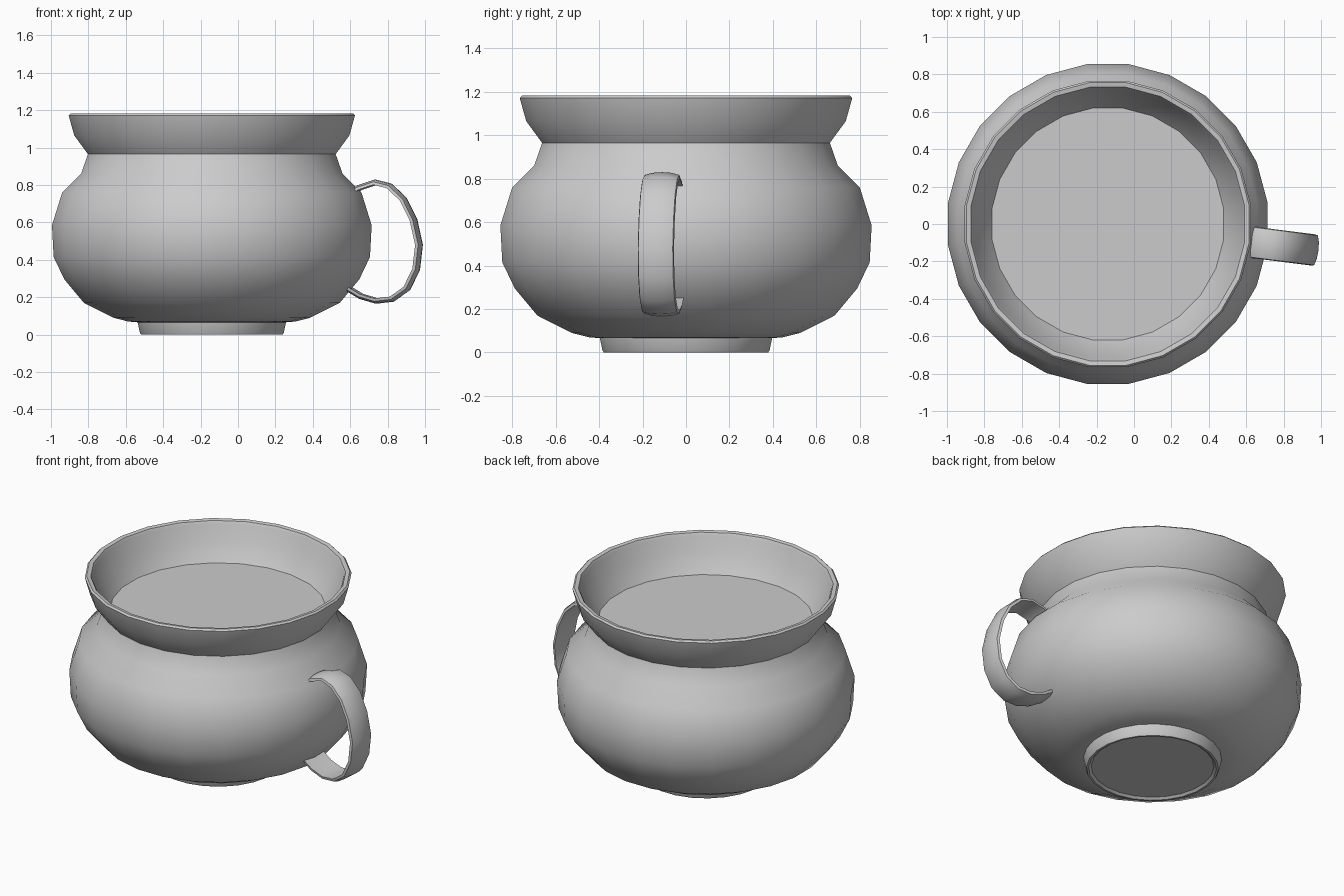
import bpy, bmesh
from math import cos, sin, pi, radians
from mathutils import Vector

if "Cube" in bpy.data.objects:
    bpy.data.objects.remove(bpy.data.objects["Cube"])

CENTRE = Vector((-0.14, 0, 0))
SIDES = 24

clay = bpy.data.materials.new("plain grey")
clay.use_nodes = True
GREY = (0.6, 0.6, 0.6, 1)
clay.diffuse_color = GREY
clay.node_tree.nodes["Principled BSDF"].inputs["Base Color"].default_value = GREY


def finish(bm, name, angle=30):
    bmesh.ops.recalc_face_normals(bm, faces=bm.faces)
    mesh = bpy.data.meshes.new(name)
    bm.to_mesh(mesh)
    bm.free()
    obj = bpy.data.objects.new(name, mesh)
    obj.location = CENTRE
    obj.data.materials.append(clay)
    bpy.context.collection.objects.link(obj)
    bpy.ops.object.select_all(action="DESELECT")
    obj.select_set(True)
    bpy.context.view_layer.objects.active = obj
    bpy.ops.object.shade_smooth_by_angle(angle=radians(angle))
    return obj


def loft(bm, rings):
    """Bridge closed rings of points and cap both ends."""
    loops = [[bm.verts.new(p) for p in ring] for ring in rings]
    for a, b in zip(loops, loops[1:]):
        for i in range(len(a)):
            j = (i + 1) % len(a)
            bm.faces.new((a[i], a[j], b[j], b[i]))
    bm.faces.new(loops[0])
    bm.faces.new(loops[-1])


def ring(r, z):
    angles = [(i + 0.5) * 2 * pi / SIDES for i in range(SIDES)]
    return [(r * cos(a), r * sin(a), z) for a in angles]


# Pot: recessed foot, round belly, neck, flared lip and inner floor
profile = [
    (0.355, 0.012), (0.37, 0), (0.382, 0), (0.388, 0.01), (0.4, 0.066),
    (0.45, 0.07), (0.53, 0.09), (0.69, 0.17), (0.795, 0.295), (0.853, 0.415),
    (0.862, 0.585), (0.807, 0.76), (0.705, 0.86), (0.668, 0.965),
    (0.742, 1.065), (0.772, 1.172), (0.762, 1.182), (0.738, 1.178),
    (0.728, 1.16), (0.705, 1.075), (0.625, 0.96),
]
bm = bmesh.new()
loft(bm, [ring(r, z) for r, z in profile])
finish(bm, "pot")

# Handle: domed strap swept along a loop that runs straight out from the pot
path = [Vector(p) for p in [
    (0.72, 0.72), (0.79, 0.785), (0.88, 0.815), (0.96, 0.795), (1.035, 0.725),
    (1.09, 0.615), (1.12, 0.48), (1.105, 0.35), (1.055, 0.247), (0.975, 0.19),
    (0.885, 0.18), (0.8, 0.205), (0.7, 0.265)]]
section = [(-0.084, -0.014), (-0.08, 0.002), (-0.045, 0.012), (0, 0.015),
           (0.045, 0.012), (0.08, 0.002), (0.084, -0.014), (0, -0.012)]
turn = radians(-7.2)
out_dir = Vector((cos(turn), sin(turn), 0))
side_dir = Vector((-sin(turn), cos(turn), 0))
up = Vector((0, 0, 1))
rings = []
for i, p in enumerate(path):
    t = (path[min(i + 1, len(path) - 1)] - path[max(i - 1, 0)]).normalized()
    normal = Vector((-t.y, t.x))
    points = []
    for w, h in section:
        q = p + normal * h
        points.append(out_dir * q.x + up * q.y + side_dir * w)
    rings.append(points)
bm = bmesh.new()
loft(bm, rings)
finish(bm, "handle", 40)
